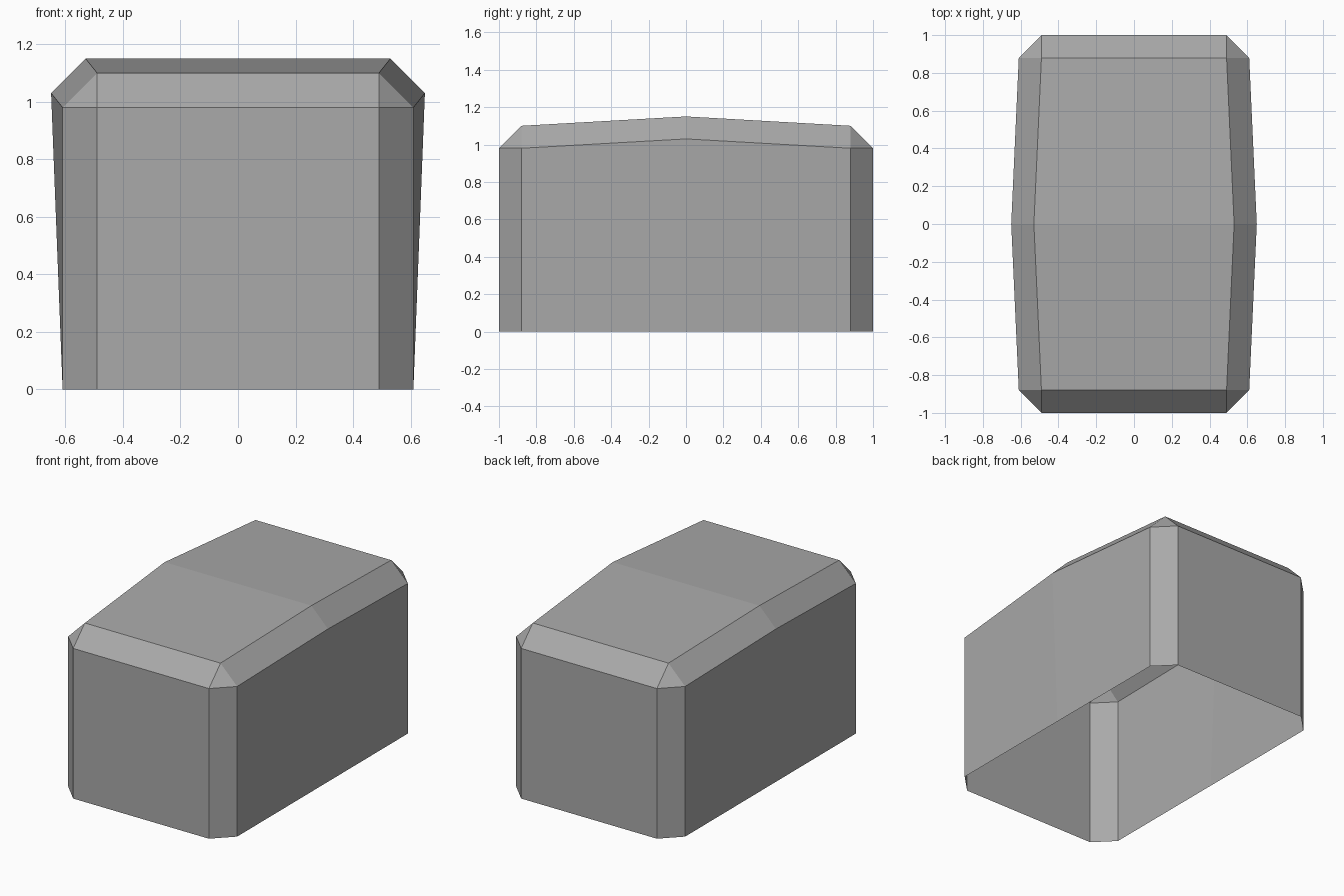
import bpy
import bmesh

# Remove the default cube
cube = bpy.data.objects.get("Cube")
if cube:
    bpy.data.objects.remove(cube, do_unlink=True)

# Plain grey material
grey = bpy.data.materials.new("plain_grey")
grey.use_nodes = True
colour = (0.4, 0.4, 0.4, 1)
grey.diffuse_color = colour
grey.node_tree.nodes["Principled BSDF"].inputs["Base Color"].default_value = colour

BEVEL = 0.12
END = 0.88     # where the end chamfers begin


def section(bm, y, half_width, top):
    """Cross-section at y, from the foot on one side over the roof to the other foot."""
    inner, shoulder = half_width - BEVEL, top - BEVEL
    half = [(0.61, 0), (half_width, shoulder), (inner, top)]
    points = half + [(-x, z) for x, z in reversed(half)]
    return [bm.verts.new((x, y, z)) for x, z in points]


bm = bmesh.new()

# Side walls, slanted shoulders and roof, bulging at the middle section
front = section(bm, -END, 0.61, 1.10)
middle = section(bm, 0, 0.65, 1.15)
back = section(bm, END, 0.61, 1.10)
for a, b in ((front, middle), (middle, back)):
    for i in range(len(a) - 1):
        bm.faces.new((a[i], a[i + 1], b[i + 1], b[i]))

# End walls with chamfered edges and triangular corners
for ring, y in ((front, -1), (back, 1)):
    wall = [bm.verts.new((x, y, z)) for x, z in
            ((0.49, 0), (0.49, 0.98), (-0.49, 0.98), (-0.49, 0))]
    bm.faces.new(wall)
    bm.faces.new((ring[0], ring[1], wall[1], wall[0]))
    bm.faces.new((ring[1], ring[2], wall[1]))
    bm.faces.new((ring[2], ring[3], wall[2], wall[1]))
    bm.faces.new((ring[3], ring[4], wall[2]))
    bm.faces.new((ring[4], ring[5], wall[3], wall[2]))

# The underside stays open
bmesh.ops.recalc_face_normals(bm, faces=bm.faces[:])
mesh = bpy.data.meshes.new("chamfered_cover")
bm.to_mesh(mesh)
bm.free()
mesh.materials.append(grey)
cover = bpy.data.objects.new("chamfered_cover", mesh)
bpy.context.scene.collection.objects.link(cover)
